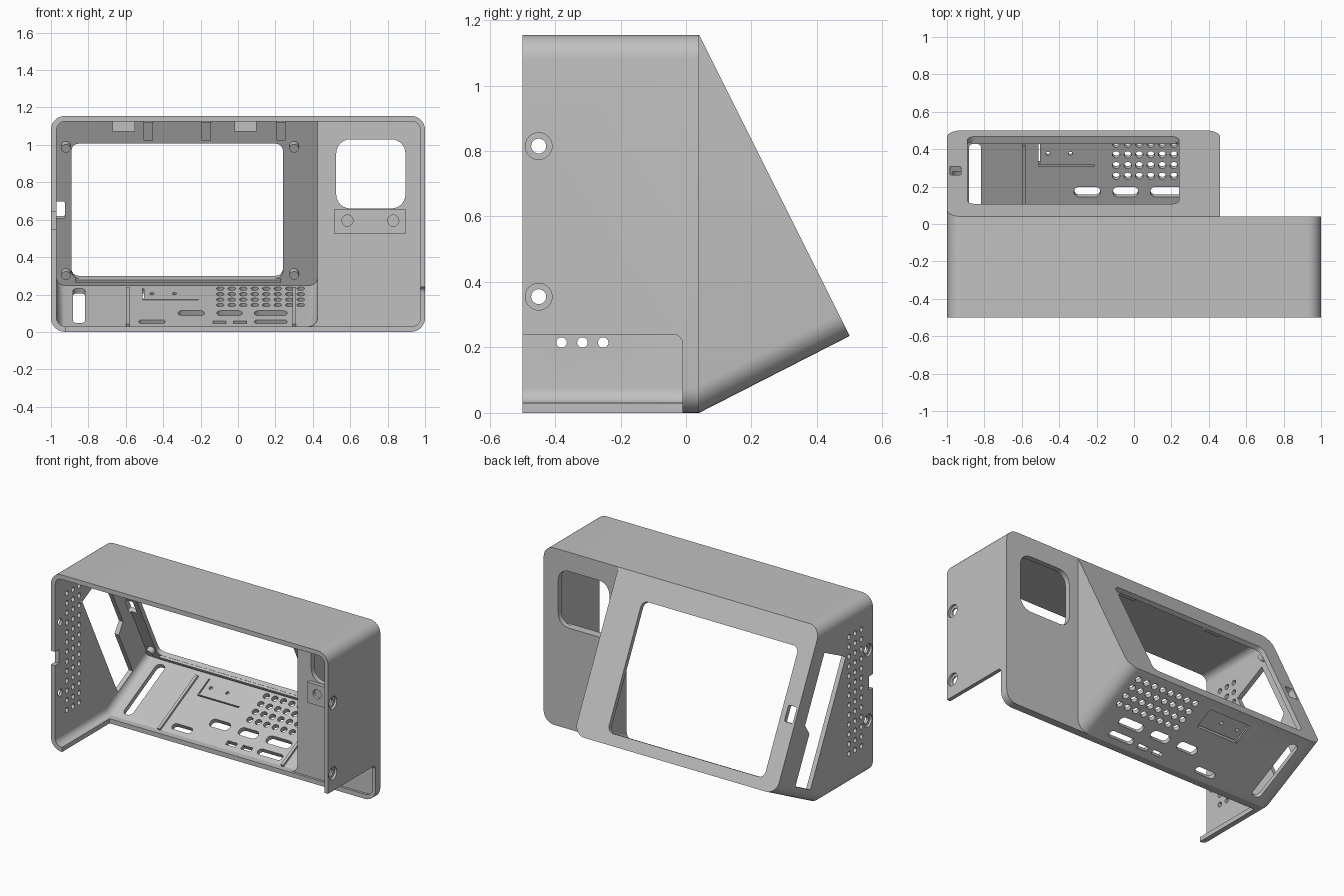
import bpy, bmesh, math
from mathutils import Matrix, Vector

if "Cube" in bpy.data.objects:
    bpy.data.objects.remove(bpy.data.objects["Cube"], do_unlink=True)

grey = bpy.data.materials.new("plain grey")
grey.use_nodes = True
COLOUR = (0.53, 0.53, 0.53, 1)
grey.diffuse_color = COLOUR
next(n for n in grey.node_tree.nodes if n.type == 'BSDF_PRINCIPLED').inputs["Base Color"].default_value = COLOUR

# Tilt angles of the sloping floor, the sloping rear face and the upright back
FLOOR = math.atan2(0.235, 0.46)
SLOPE = math.atan2(0.92, -0.46)
UPRIGHT = math.pi / 2


def finish(name, bm):
    bmesh.ops.recalc_face_normals(bm, faces=bm.faces[:])
    mesh = bpy.data.meshes.new(name)
    bm.to_mesh(mesh)
    bm.free()
    obj = bpy.data.objects.new(name, mesh)
    obj.data.materials.append(grey)
    bpy.context.collection.objects.link(obj)
    return obj


def loft(bm, lower, upper):
    a, b = [bm.verts.new(p) for p in lower], [bm.verts.new(p) for p in upper]
    bm.faces.new(a[::-1])
    bm.faces.new(b)
    for i in range(len(a)):
        j = (i + 1) % len(a)
        bm.faces.new((a[i], a[j], b[j], b[i]))


def prism(name, profile, x0, x1, radius=0, rule=None):
    """Extrude a (y, z) profile along x and round the edges picked by a rule."""
    bm = bmesh.new()
    loft(bm, [(x0, y, z) for y, z in profile], [(x1, y, z) for y, z in profile])
    if rule:
        picked = [e for e in bm.edges if rule(e.verts[0].co, e.verts[1].co)]
        bmesh.ops.bevel(bm, geom=picked, offset=radius, segments=8, profile=0.5, affect='EDGES')
    return finish(name, bm)


def pad(bm, matrix, w, h, depth, r=0.0):
    """Rounded rectangle plate centred on a matrix, thick along its local z."""
    pts = []
    for k, (sx, sy) in enumerate(((1, 1), (-1, 1), (-1, -1), (1, -1))):
        for i in range(7 if r else 1):
            a = math.radians(90 * k + 15 * i)
            p = Vector((sx * (w / 2 - r) + r * math.cos(a), sy * (h / 2 - r) + r * math.sin(a), 0))
            if all((p - q).length > 1e-4 for q in pts):
                pts.append(p)
    up = Vector((0, 0, depth / 2))
    loft(bm, [matrix @ (p - up) for p in pts], [matrix @ (p + up) for p in pts])


def tilt(x, y, z, angle):
    return Matrix.Translation((x, y, z)) @ Matrix.Rotation(angle, 4, 'X')


def on_floor(x, y, lift=0.0):
    return tilt(x, y, (y - 0.04) * math.tan(FLOOR), FLOOR) @ Matrix.Translation((0, 0, lift))


def on_slope(x, z, inward=0.0):
    return tilt(x, 0.04 + (1.155 - z) / 2, z, SLOPE) @ Matrix.Translation((0, 0, inward))


def on_side(x, y, z):
    return Matrix.Translation((x, y, z)) @ Matrix.Rotation(math.pi / 2, 4, 'Y')


def pads(name, items):
    bm = bmesh.new()
    for item in items:
        pad(bm, *item)
    return finish(name, bm)


def combine(target, other, operation='DIFFERENCE'):
    mod = target.modifiers.new("join", 'BOOLEAN')
    mod.operation, mod.solver, mod.object = operation, 'EXACT', other
    bpy.context.view_layer.objects.active = target
    bpy.ops.object.modifier_apply(modifier=mod.name)
    bpy.data.objects.remove(other, do_unlink=True)


def low_or_left(a, b):
    """Lengthwise edges: the bottom pair on both sides and the top on the right-hand side."""
    lengthwise = abs(a.x - b.x) < 1e-4 and abs(a.y - b.y) > 0.1
    return lengthwise and (max(a.z, b.z) < 0.3 or (min(a.z, b.z) > 1 and a.x < 0))


def outer_end(a, b):
    return abs(a.x - b.x) < 1e-4 and abs(a.z - b.z) < 1e-4 and a.x > 0.5


# Outer shell: wedge-backed body joined to the plain side bay
housing = prism("housing", [(-.5, 0), (.04, 0), (.5, .235), (.04, 1.155), (-.5, 1.155)],
                -1, .46, .075, low_or_left)
combine(housing, prism("bay", [(-.5, 0), (.04, 0), (.04, 1.155), (-.5, 1.155)],
                       -.2, 1, .075, outer_end), 'UNION')

# Hollow interior, open at the front
combine(housing, prism("hollow", [(-.6, .03), (.033, .03), (.46, .248), (.0215, 1.125), (-.6, 1.125)],
                       -.97, .425, .045, low_or_left))
combine(housing, prism("bay_hollow", [(-.6, .03), (.005, .03), (.005, 1.125), (-.6, 1.125)],
                       -.2, .975, .045, outer_end))

# Cut-away underside and lower side corner
combine(housing, prism("underside_cut", [(-.6, -.1), (-.01, -.1), (-.01, .24), (-.6, .24)], -.92, 1.1, .03,
                       lambda a, b: min(a.y, b.y) > -.1 and min(a.z, b.z) > .2))

# Screen window, latch hole and bay window
combine(housing, pads("windows", [
    (on_slope(-.325, .66), 1.13, .805, .14, .04),
    (on_slope(-.955, .665), .06, .1, .09, .008),
    (tilt(.71, .04, .845, UPRIGHT), .37, .37, .2, .075)]))

# Sloping slot through the side wall
combine(housing, prism("side_slot", [(0, .97), (-.22, .86), (.145, .13), (.3, .21), (.155, .5), (.2, .57)],
                       -1.1, -.94))

# Vent grid, screw holes and front notch in the side walls
holes = [(on_side(-1, -.38 + .0635 * i, .215 + .0635 * j), .032, .032, .2, .016)
         for i in range(3) for j in range(13)]
holes.append((on_side(-1, -.5, .595), .09, .08, .2))
sinks = []
for side in (-1, 1):
    for z in (.355, .815):
        holes.append((on_side(side, -.45, z), .046, .046, .2, .023))
        sinks.append((on_side(side, -.45, z), .082, .082, .03, .041))
combine(housing, pads("side_holes", holes))
combine(housing, pads("screw_sinks", sinks))

# Floor vents, port slots and recessed button panel
vents = [(on_floor(-.095 + .0615 * i, .27 + .057 * j), .04, .04, .2, .02)
         for i in range(8) for j in range(4)]
ports = [(-.25, .185, .14, .06), (-.045, .185, .135, .06), (.175, .185, .175, .06),
         (-.46, .095, .14, .045), (.175, .095, .175, .045), (-.85, .262, .065, .41)]
vents += [(on_floor(x, y), w, h, .2, min(w, h) * .45) for x, y, w, h in ports]
vents += [(on_floor(x, .09), .07, .03, .2) for x in (-.1, .01)]
combine(housing, pads("floor_holes", vents))
combine(housing, pads("panel_recess", [(on_floor(-.355, .385), .29, .13, .024, .01)]))
combine(housing, pads("panel_holes", [(on_floor(x, .39), .022, .022, .2, .011) for x in (-.46, -.34)]
                      + [(on_floor(-.36, .325), .3, .008, .2), (on_floor(-.507, .39), .008, .12, .2)]))

# Mounting block with two screw holes below the bay window
block = pads("mounting_block", [(tilt(.705, -.005, .59, UPRIGHT), .38, .135, .03)])
combine(block, pads("block_holes", [(tilt(x, -.02, .595, UPRIGHT), .06, .06, .04, .03) for x in (.585, .83)]))

# Screen pegs, retaining clips and ribs around the window
pegs = pads("screen_pegs", [(on_slope(x, z, .045), .05, .05, .04, .025)
                            for x in (-.92, .3) for z in (.33, 1.01)])
clips = pads("screen_clips", [(tilt(x, .0, 1.1, 0), .12, .06, .055) for x in (-.61, .04)])
ribs = pads("window_ribs", [(on_slope(x, 1.09, .034), .05, .11, .015) for x in (-.48, -.17, .23)])
sill = pads("window_sill", [(on_slope(-.32, .29, .036), 1.1, .02, .02)])

# Floor ribs
floor_ribs = pads("floor_ribs", [(on_floor(x, .24, .034), .018, .44, .02) for x in (-.59, .3)])

for obj in (housing, block, pegs, clips, ribs, sill, floor_ribs):
    bpy.ops.object.select_all(action='DESELECT')
    obj.select_set(True)
    bpy.context.view_layer.objects.active = obj
    bpy.ops.object.shade_smooth_by_angle(angle=math.radians(25))
